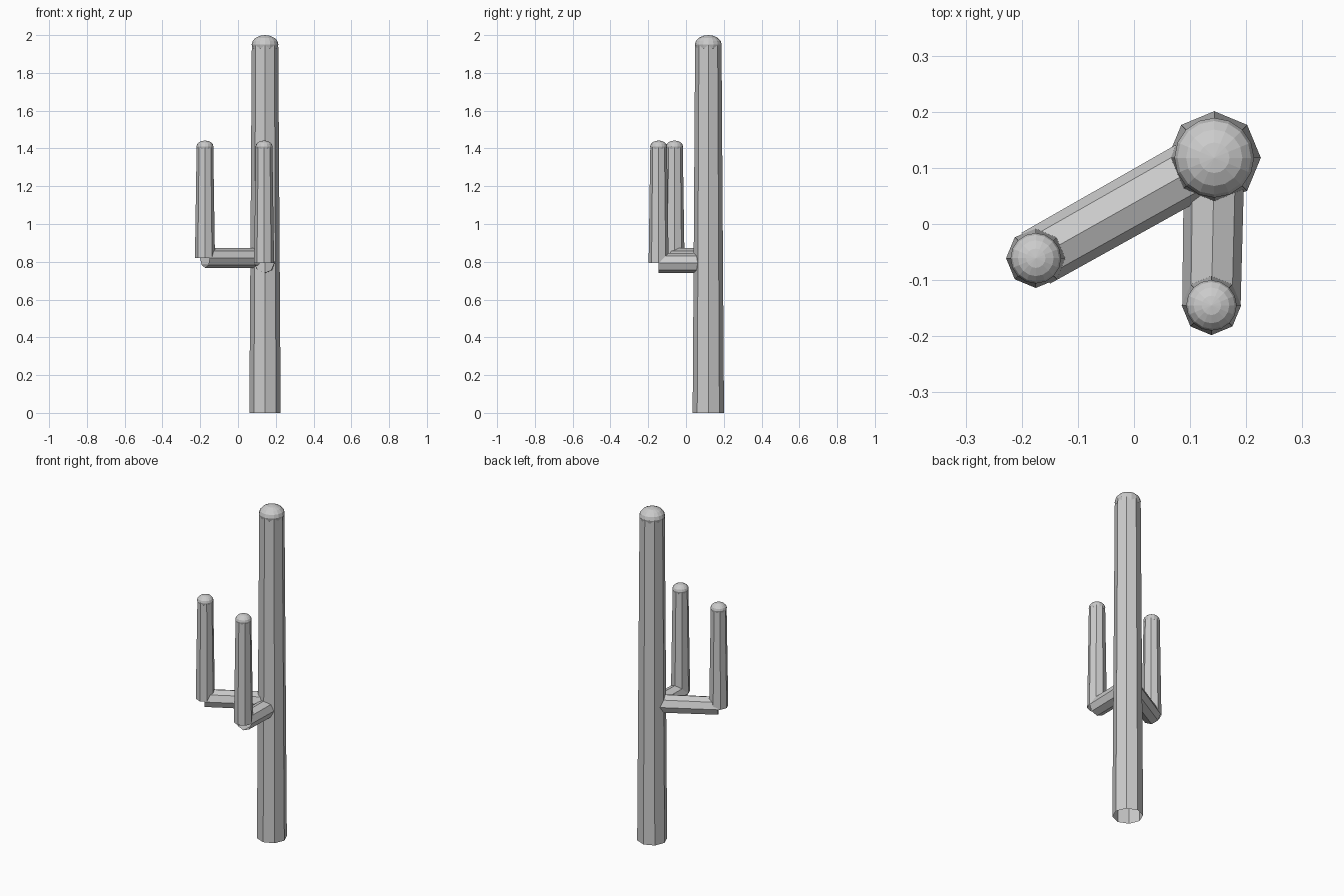
import bpy, bmesh
from math import pi
from mathutils import Matrix, Vector

cube = bpy.data.objects.get("Cube")
if cube:
    bpy.data.objects.remove(cube, do_unlink=True)

grey = bpy.data.materials.new("plain grey")
grey.use_nodes = True
GREY = (0.6, 0.6, 0.6, 1)
grey.diffuse_color = GREY
grey.node_tree.nodes["Principled BSDF"].inputs["Base Color"].default_value = GREY


def add_object(name, bm):
    mesh = bpy.data.meshes.new(name)
    bm.to_mesh(mesh)
    bm.free()
    mesh.materials.append(grey)
    bpy.context.collection.objects.link(bpy.data.objects.new(name, mesh))


def tube(name, start, end, r_start, r_end):
    """Open, tapered eight-sided tube between two points."""
    start, end = Vector(start), Vector(end)
    axis = end - start
    turn = axis.to_track_quat('Z', 'Y').to_matrix().to_4x4()
    bm = bmesh.new()
    bmesh.ops.create_cone(bm, cap_ends=False, segments=8, radius1=r_start,
                          radius2=r_end, depth=axis.length,
                          matrix=Matrix.Translation((start + end) / 2) @ turn)
    add_object(name, bm)


def dome(name, centre, radius, height):
    """Flattened, faceted ball closing the top of a tube."""
    bm = bmesh.new()
    bmesh.ops.create_uvsphere(
        bm, u_segments=16, v_segments=8, radius=1,
        matrix=Matrix.Translation(centre) @ Matrix.Diagonal((radius, radius, height, 1)))
    add_object(name, bm)


# Trunk
X, Y = 0.143, 0.118
tube("trunk", (X, Y, 0), (X, Y, 1.95), 0.083, 0.07)
dome("trunk_top", (X, Y, 1.95), 0.071, 0.05)

# Two arms, each a level branch and an upright
for side, x, y, z in (("right", -0.175, -0.061, 0.82), ("front", 0.138, -0.145, 0.793)):
    tube(side + "_branch", (X, Y, z), (x, y, z), 0.054, 0.052)
    tube(side + "_upright", (x, y, z), (x, y, 1.41), 0.053, 0.044)
    dome(side + "_upright_top", (x, y, 1.41), 0.045, 0.032)
